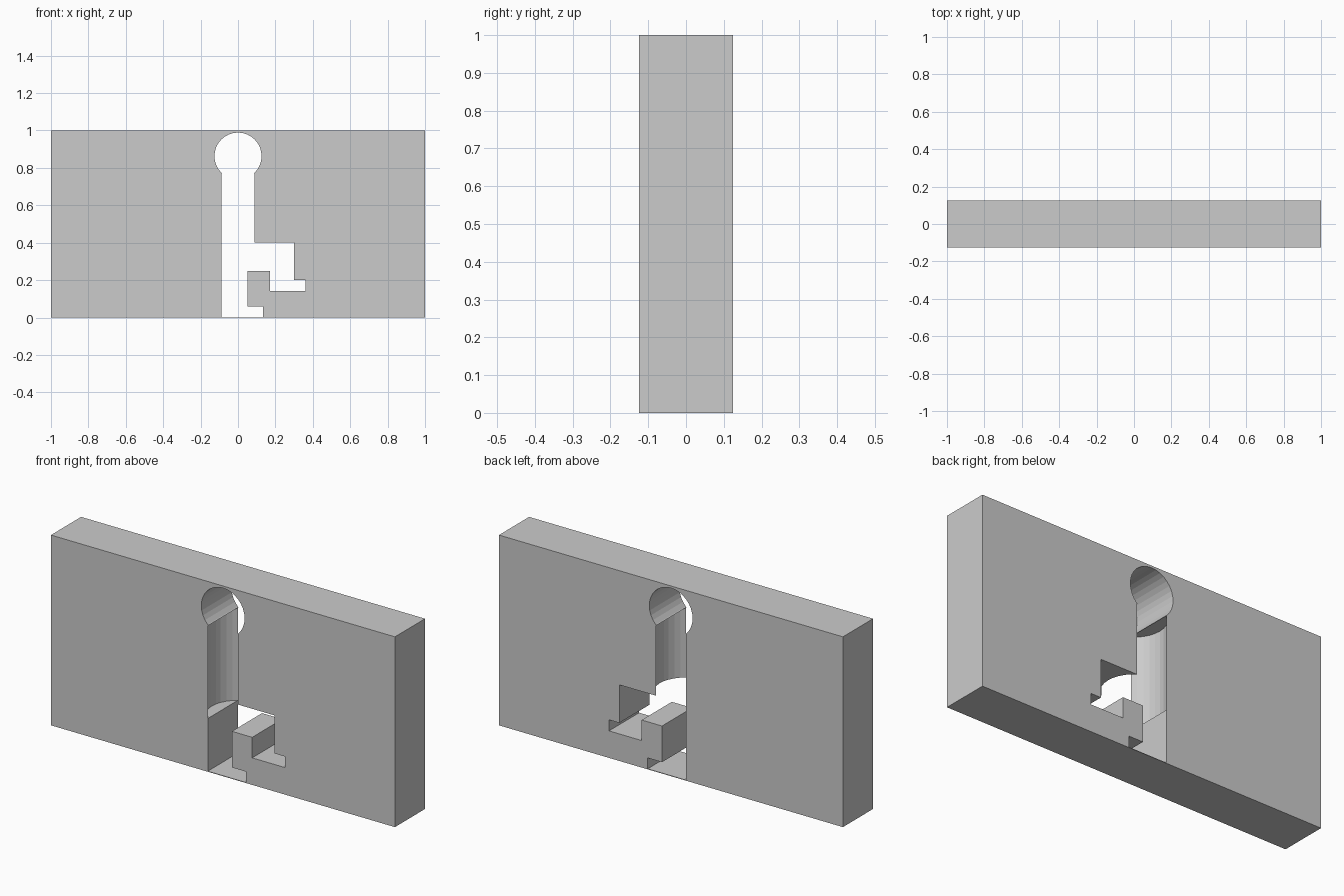
import bpy, bmesh
from mathutils import Matrix, Vector

if "Cube" in bpy.data.objects:
    bpy.data.objects.remove(bpy.data.objects["Cube"])

DEPTH = 0.25


def finish(name, bm):
    bmesh.ops.recalc_face_normals(bm, faces=bm.faces)
    mesh = bpy.data.meshes.new(name)
    bm.to_mesh(mesh)
    bm.free()
    obj = bpy.data.objects.new(name, mesh)
    bpy.context.collection.objects.link(obj)
    return obj


def prism(name, profile, depth):
    """Extrude an x-z profile along y, centred on y = 0."""
    bm = bmesh.new()
    face = bm.faces.new([bm.verts.new((x, -depth / 2, z)) for x, z in profile])
    new = bmesh.ops.extrude_face_region(bm, geom=[face])["geom"]
    verts = [v for v in new if isinstance(v, bmesh.types.BMVert)]
    bmesh.ops.translate(bm, verts=verts, vec=Vector((0, depth, 0)))
    return finish(name, bm)


def cylinder(name, radius, length, z, axis_y=False):
    bm = bmesh.new()
    mat = Matrix.Translation((0, 0, z))
    if axis_y:
        mat = mat @ Matrix.Rotation(1.5707963, 4, 'X')
    bmesh.ops.create_cone(bm, cap_ends=True, segments=32, radius1=radius,
                          radius2=radius, depth=length, matrix=mat)
    return finish(name, bm)


# Slab
wall = prism("wall", [(-1, 0), (1, 0), (1, 1), (-1, 1)], DEPTH)

# Key-shaped opening: toothed lower slot, wide round shaft, round head
slot = [(-0.088, 0.003), (0.135, 0.003), (0.135, 0.06), (0.052, 0.06),
        (0.052, 0.25), (0.17, 0.25), (0.17, 0.142), (0.36, 0.142),
        (0.36, 0.20), (0.30, 0.20), (0.30, 0.40), (-0.088, 0.40)]
cutters = [
    prism("slot_cutter", slot, 0.4),
    cylinder("shaft_cutter", 0.153, 0.49, 0.525),
    cylinder("head_cutter", 0.126, 0.4, 0.863, axis_y=True),
]

bpy.context.view_layer.objects.active = wall
for cutter in cutters:
    cutter.hide_render = True
    mod = wall.modifiers.new(cutter.name, 'BOOLEAN')
    mod.operation = 'DIFFERENCE'
    mod.solver = 'EXACT'
    mod.object = cutter
    bpy.ops.object.modifier_apply(modifier=mod.name)
for cutter in cutters:
    bpy.data.objects.remove(cutter, do_unlink=True)
